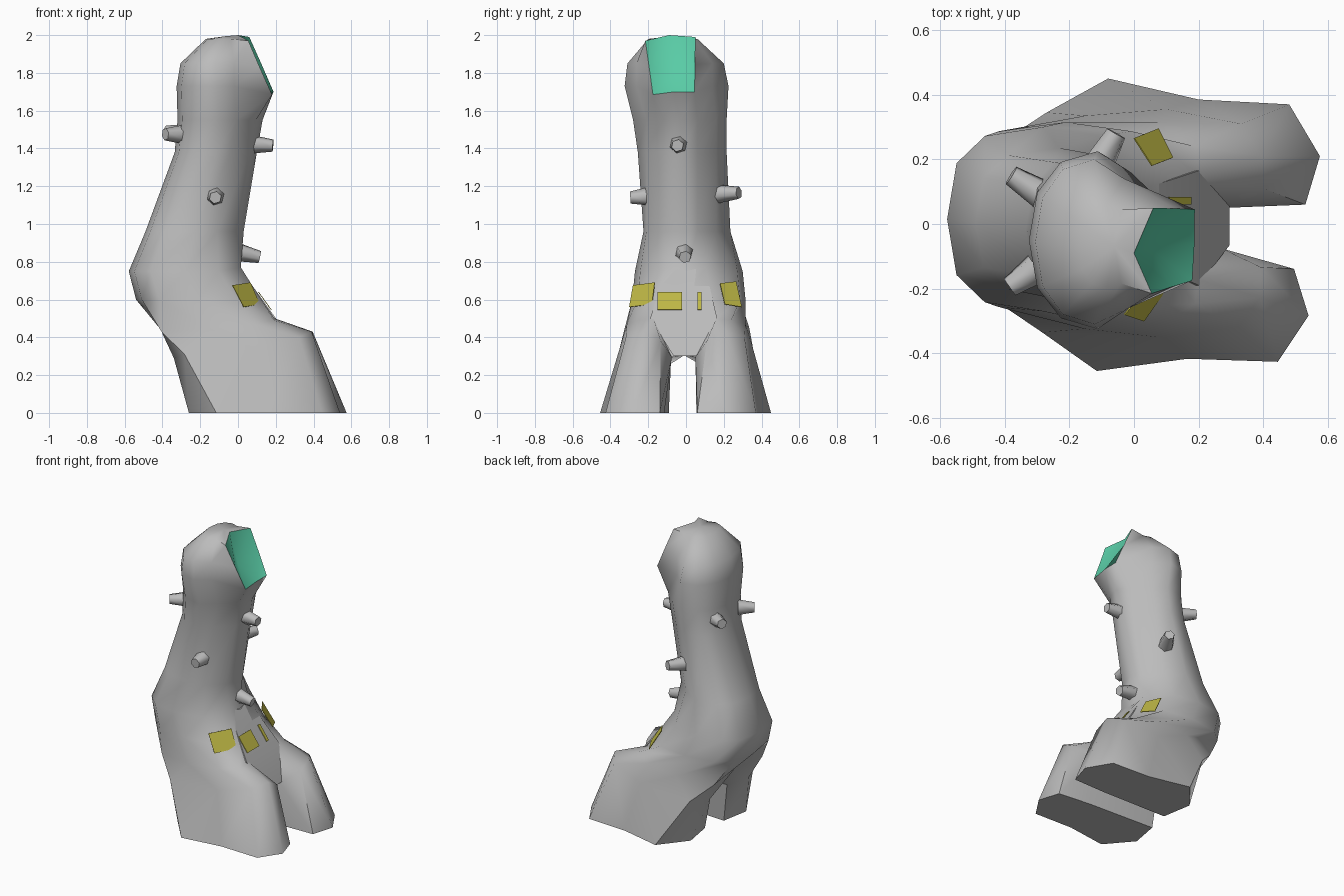
import bpy, bmesh, math
from mathutils import Vector

if "Cube" in bpy.data.objects:
    bpy.data.objects.remove(bpy.data.objects["Cube"])


def material(name, rgb):
    m = bpy.data.materials.new(name)
    m.diffuse_color = (*rgb, 1)
    m.use_nodes = True
    m.node_tree.nodes["Principled BSDF"].inputs["Base Color"].default_value = m.diffuse_color
    return m


GREY = material("stone_grey", (0.50, 0.50, 0.50))
TEAL = material("teal_glass", (0.10, 0.60, 0.38))
YELLOW = material("dull_yellow", (0.52, 0.48, 0.06))


def make(name, verts, faces, mats, smooth=None, teal=()):
    me = bpy.data.meshes.new(name)
    bm = bmesh.new()
    vs = [bm.verts.new(v) for v in verts]
    for i, f in enumerate(faces):
        face = bm.faces.new([vs[k] for k in f])
        if i in teal:
            face.material_index = 1
    bmesh.ops.recalc_face_normals(bm, faces=bm.faces)
    bm.to_mesh(me)
    bm.free()
    ob = bpy.data.objects.new(name, me)
    bpy.context.collection.objects.link(ob)
    for m in mats:
        me.materials.append(m)
    if smooth:
        bpy.ops.object.select_all(action='DESELECT')
        ob.select_set(True)
        bpy.context.view_layer.objects.active = ob
        bpy.ops.object.shade_smooth_by_angle(angle=math.radians(smooth))
    return ob


# --- slope of the belly, slightly bent across the middle ---
def belly_x(z, lift=0.0):
    if z > 0.5:
        return 0.195 - (z - 0.5) * 0.72 + lift
    return 0.29 - (z - 0.30) * 0.475 + lift


# --- body: torso rings that split into two legs ---
N = 12


def torso_ring(z, xb, xf, y0, y1, p):
    pts = []
    for i in range(N):
        a = 2 * math.pi * i / N
        c, s = [math.copysign(abs(v) ** p, v) for v in (math.cos(a), math.sin(a))]
        pts.append(((xb + xf) / 2 + (xf - xb) / 2 * c,
                    (y0 + y1) / 2 + (y1 - y0) / 2 * s, z))
    return pts


# z, back, front, right side, left side, squareness
LEVELS = [(0.60, -0.54, 0.115, -0.285, 0.315, 0.68), (0.75, -0.578, 0.015, -0.27, 0.30, 0.72),
          (0.96, -0.49, 0.03, -0.225, 0.235, 0.72), (1.38, -0.335, 0.10, -0.255, 0.215, 0.75),
          (1.55, -0.32, 0.13, -0.28, 0.215, 0.8), (1.73, -0.325, 0.10, -0.325, 0.225, 0.9),
          (1.85, -0.305, 0.06, -0.31, 0.20, 0.9), (1.98, -0.17, 0.0, -0.20, 0.06, 0.9)]
# right, middle and left front points: flat belly low down, window rim and dish on top
FRONT = {0: [(belly_x(0.6), -0.16, 0.6), (belly_x(0.6), 0, 0.6), (belly_x(0.6), 0.14, 0.6)],
         1: [(0.015, -0.105, 0.77), (0.012, 0, 0.75), (0.015, 0.105, 0.77)],
         5: [(0.18, -0.175, 1.685), (0.187, -0.06, 1.70), (0.188, 0.045, 1.70)],
         6: [(0.115, -0.195, 1.83), (0.05, -0.075, 1.79), (0.125, 0.048, 1.845)],
         7: [(0.055, -0.215, 1.97), (0.0, -0.09, 2.0), (0.06, 0.05, 1.99)]}

# half outlines from front middle round the outside to back middle, then inner side
HIP = [(0.285, 0, 0.305), (0.195, 0.16, 0.50), (0.19, 0.24, 0.49), (0.08, 0.315, 0.47),
       (-0.15, 0.335, 0.45), (-0.40, 0.26, 0.43), (-0.37, 0, 0.43)]
KNEE = [(0.285, 0.05, 0.295), (0.40, 0.11, 0.38), (0.395, 0.21, 0.43), (0.33, 0.31, 0.40),
        (0.10, 0.355, 0.34), (-0.27, 0.345, 0.31), (-0.325, 0.20, 0.29), (-0.24, 0.07, 0.26)]
FOOT = [(0.30, 0.055, 0), (0.53, 0.06, 0), (0.575, 0.21, 0), (0.48, 0.37, 0),
        (0.20, 0.385, 0), (-0.08, 0.45, 0), (-0.225, 0.27, 0), (-0.19, 0.065, 0)]


def mirrored(p):
    x, y, z = p
    low = max(0.0, 1 - z / 0.5)
    toe = max(0.0, (x + 0.1) / 0.6)
    return (x - 0.035 * low, -0.94 * y - 0.03 * max(low, 0.3) - 0.05 * toe * max(low, 0.5), z)


verts, faces, window_faces = [], [], set()


def add(pts):
    start = len(verts)
    verts.extend(pts)
    return list(range(start, start + len(pts)))


def bridge(a, b):
    for i in range(len(a)):
        j = (i + 1) % len(a)
        faces.append((a[i], a[j], b[j], b[i]))


hip = add(HIP + [mirrored(p) for p in HIP[5:0:-1]])
crotch = add([(0.0, -0.01, 0.305)])[0]
previous = hip
for k, level in enumerate(LEVELS):
    pts = torso_ring(*level)
    z, xf = level[0], level[2]
    if k in (2, 3, 4):
        # neck narrows towards the front
        pts[11], pts[1] = (xf - 0.035, -0.12, z), (xf - 0.035, 0.06, z)
        pts[10], pts[2] = (xf - 0.14, -0.21, z), (xf - 0.14, 0.16, z)
    elif k in (5, 6):
        pts[10], pts[2] = (-0.02, -0.262, z), (-0.03, 0.14, z)
    if k in FRONT:
        pts[11], pts[0], pts[1] = FRONT[k]
    ring = add(pts)
    if k in (6, 7):
        window_faces |= {len(faces), len(faces) + 11}
    bridge(previous, ring)
    previous = ring
crown = add([(-0.06, -0.07, 1.995)])[0]
for i in range(N):
    faces.append((previous[i], previous[(i + 1) % N], crown))

for side in (1, -1):
    if side == 1:
        top = hip[:7] + [crotch]
        knee, foot = add(KNEE), add(FOOT)
    else:
        top = [hip[0]] + hip[:6:-1] + [hip[6], crotch]
        knee, foot = add([mirrored(p) for p in KNEE]), add([mirrored(p) for p in FOOT])
    # inner thigh folds away from the flat belly
    faces.append((top[0], top[1], knee[0]))
    faces.append((top[1], knee[1], knee[0]))
    for i in range(1, 8):
        j = (i + 1) % 8
        faces.append((top[i], top[j], knee[j], knee[i]))
    bridge(knee, foot)
    faces.append(tuple(foot))
make("body_and_legs", verts, faces, [GREY, TEAL], smooth=60, teal=window_faces)

# --- belly plate ---
outline = [(-0.10, 0.775), (0.0, 0.75), (0.10, 0.775), (0.165, 0.50),
           (0.06, 0.30), (-0.065, 0.30), (-0.19, 0.50)]
n = len(outline)
front = [(belly_x(z, 0.006), y, z) for y, z in outline]
back = [(x - 0.012, y, z) for x, y, z in front]
make("belly_plate", front + back,
     [(0, 1, 2, 3, 6), (3, 4, 5, 6), (7, 8, 9, 10, 13), (10, 11, 12, 13)] +
     [(i, (i + 1) % n, n + (i + 1) % n, n + i) for i in range(n)], [GREY], smooth=30)


# --- tapered pegs sticking out of the body ---
def peg(name, base, tip):
    base, tip = Vector(base), Vector(tip)
    axis = tip - base
    q = axis.to_track_quat('Z', 'Y')
    pts = []
    for centre, r in ((base - axis * 0.3, 0.05), (tip, 0.033)):
        for i in range(6):
            a = math.pi * i / 3 + 0.3
            pts.append(centre + q @ Vector((r * math.cos(a), r * math.sin(a), 0)))
    make(name, pts, [tuple(range(6)), tuple(range(6, 12))] +
         [(i, (i + 1) % 6, 6 + (i + 1) % 6, 6 + i) for i in range(6)], [GREY], smooth=65)


PEGS = [((-0.30, 0.10, 1.48), (-0.38, 0.15, 1.49)), ((-0.32, -0.15, 1.475), (-0.385, -0.195, 1.475)),
        ((-0.10, 0.20, 1.16), (-0.055, 0.28, 1.165)), ((-0.12, -0.22, 1.145), (-0.12, -0.295, 1.14)),
        ((0.10, -0.04, 1.42), (0.185, -0.045, 1.415)), ((0.025, -0.01, 0.845), (0.115, -0.005, 0.825))]
for i, (b, t) in enumerate(PEGS):
    peg("peg_%d" % (i + 1), b, t)


# --- thin yellow patches on hips and belly ---
def patch(name, corners):
    c = [Vector(p) for p in corners]
    nrm = (c[1] - c[0]).cross(c[3] - c[0]).normalized()
    if nrm.x < 0:
        nrm = -nrm
    pts = [p + nrm * 0.002 for p in c] + [p - nrm * 0.002 for p in c]
    make(name, pts, [(0, 1, 2, 3), (4, 5, 6, 7)] +
         [(i, (i + 1) % 4, 4 + (i + 1) % 4, 4 + i) for i in range(4)], [YELLOW])


patch("right_hip_patch", [(0.065, -0.165, 0.69), (-0.03, -0.28, 0.675),
                          (0.03, -0.30, 0.56), (0.115, -0.18, 0.575)])
patch("left_hip_patch", [(0.055, 0.18, 0.685), (0.0, 0.265, 0.695),
                         (0.075, 0.295, 0.56), (0.12, 0.205, 0.575)])
for name, y0, y1 in (("belly_patch_large", -0.15, -0.02), ("belly_patch_small", 0.06, 0.083)):
    patch(name, [(belly_x(z, 0.014), y, z) for y, z in
                 ((y0, 0.64), (y1, 0.64), (y1, 0.545), (y0, 0.545))])
